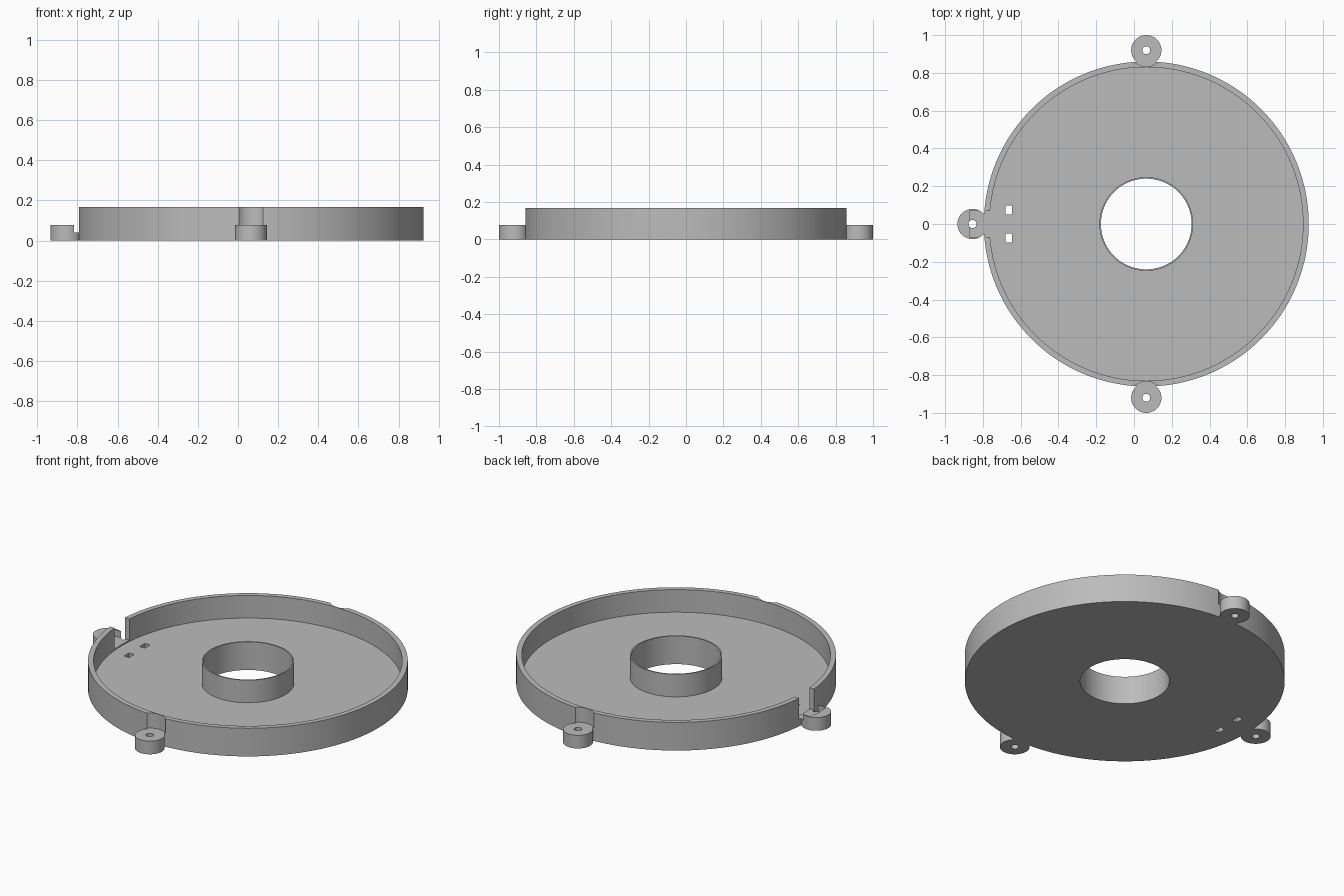
import bpy, bmesh
from math import cos, sin, tau

cube = bpy.data.objects.get("Cube")
if cube:
    bpy.data.objects.remove(cube, do_unlink=True)

gray = bpy.data.materials.new("plain_gray")
gray.use_nodes = True
gray.diffuse_color = (0.5, 0.5, 0.5, 1)
gray.node_tree.nodes["Principled BSDF"].inputs["Base Color"].default_value = (0.5, 0.5, 0.5, 1)

CX = 0.065           # axis of the tray
HEIGHT = 0.167       # rim height
FLOOR = 0.033        # floor thickness
REACH = 0.92         # lug distance from the axis
LUG_R, LUG_H = 0.08, 0.078
NOTCH_Z = 0.04       # level of the cable opening


def finish(name, bm):
    bmesh.ops.recalc_face_normals(bm, faces=bm.faces)
    mesh = bpy.data.meshes.new(name)
    bm.to_mesh(mesh)
    bm.free()
    mesh.materials.append(gray)
    obj = bpy.data.objects.new(name, mesh)
    bpy.context.collection.objects.link(obj)
    return obj


def lathe(name, profile, x, y, steps):
    """Revolve a closed (radius, z) profile around a vertical axis."""
    bm = bmesh.new()
    rings = [[bm.verts.new((x + r * cos(tau * i / steps), y + r * sin(tau * i / steps), z))
              for r, z in profile] for i in range(steps)]
    n = len(profile)
    for i in range(steps):
        a, b = rings[i], rings[(i + 1) % steps]
        for j in range(n):
            k = (j + 1) % n
            bm.faces.new((a[j], b[j], b[k], a[k]))
    return finish(name, bm)


def cylinder(name, x, y, r, z0, z1):
    bm = bmesh.new()
    bmesh.ops.create_cone(bm, cap_ends=True, segments=48, radius1=r, radius2=r, depth=z1 - z0)
    bmesh.ops.translate(bm, verts=bm.verts, vec=(x, y, (z0 + z1) / 2))
    return finish(name, bm)


def box(name, x0, x1, y0, y1, z0, z1):
    bm = bmesh.new()
    bmesh.ops.create_cube(bm, size=1)
    bmesh.ops.scale(bm, verts=bm.verts, vec=(x1 - x0, y1 - y0, z1 - z0))
    bmesh.ops.translate(bm, verts=bm.verts, vec=((x0 + x1) / 2, (y0 + y1) / 2, (z0 + z1) / 2))
    return finish(name, bm)


def cut(target, cutter):
    """Subtract the cutter and remove it."""
    cutter.hide_render = True
    mod = target.modifiers.new("cut", "BOOLEAN")
    mod.operation, mod.solver, mod.object = "DIFFERENCE", "EXACT", cutter
    bpy.context.view_layer.objects.active = target
    bpy.ops.object.modifier_apply(modifier=mod.name)
    bpy.data.objects.remove(cutter, do_unlink=True)


# Round tray: floor, outer wall and thin central collar in one profile
tray = lathe("tray", [(0.24, 0), (0.86, 0), (0.86, HEIGHT), (0.83, HEIGHT),
                      (0.83, FLOOR), (0.248, FLOOR), (0.248, HEIGHT), (0.24, HEIGHT)],
             CX, 0, 160)

# Screw lugs, each with a rounded clearance recess in the wall above
lugs = {"front_lug": (CX, -REACH), "back_lug": (CX, REACH), "right_lug": (CX - REACH, 0)}
parts = [tray]
for name, (x, y) in lugs.items():
    cut(tray, cylinder("recess_cutter", x, y, 0.087, LUG_H, 0.3))
    parts.append(lathe(name, [(0.021, 0), (LUG_R, 0), (LUG_R, LUG_H), (0.021, LUG_H)], x, y, 48))

# Cable opening through the wall and across the right lug
for target in (tray, parts[-1]):
    cut(target, box("opening_cutter", -0.87, -0.74, -0.07, 0.07, NOTCH_Z, 0.3))

# Pair of small tie slots through the floor
for side in (-1, 1):
    cut(tray, box("slot_cutter", -0.68, -0.647, side * 0.074 - 0.024, side * 0.074 + 0.024, -0.1, 0.1))

# Smooth round sides, crisp edges
bpy.ops.object.select_all(action="DESELECT")
for obj in parts:
    obj.select_set(True)
bpy.context.view_layer.objects.active = tray
bpy.ops.object.shade_smooth_by_angle(angle=0.5)
